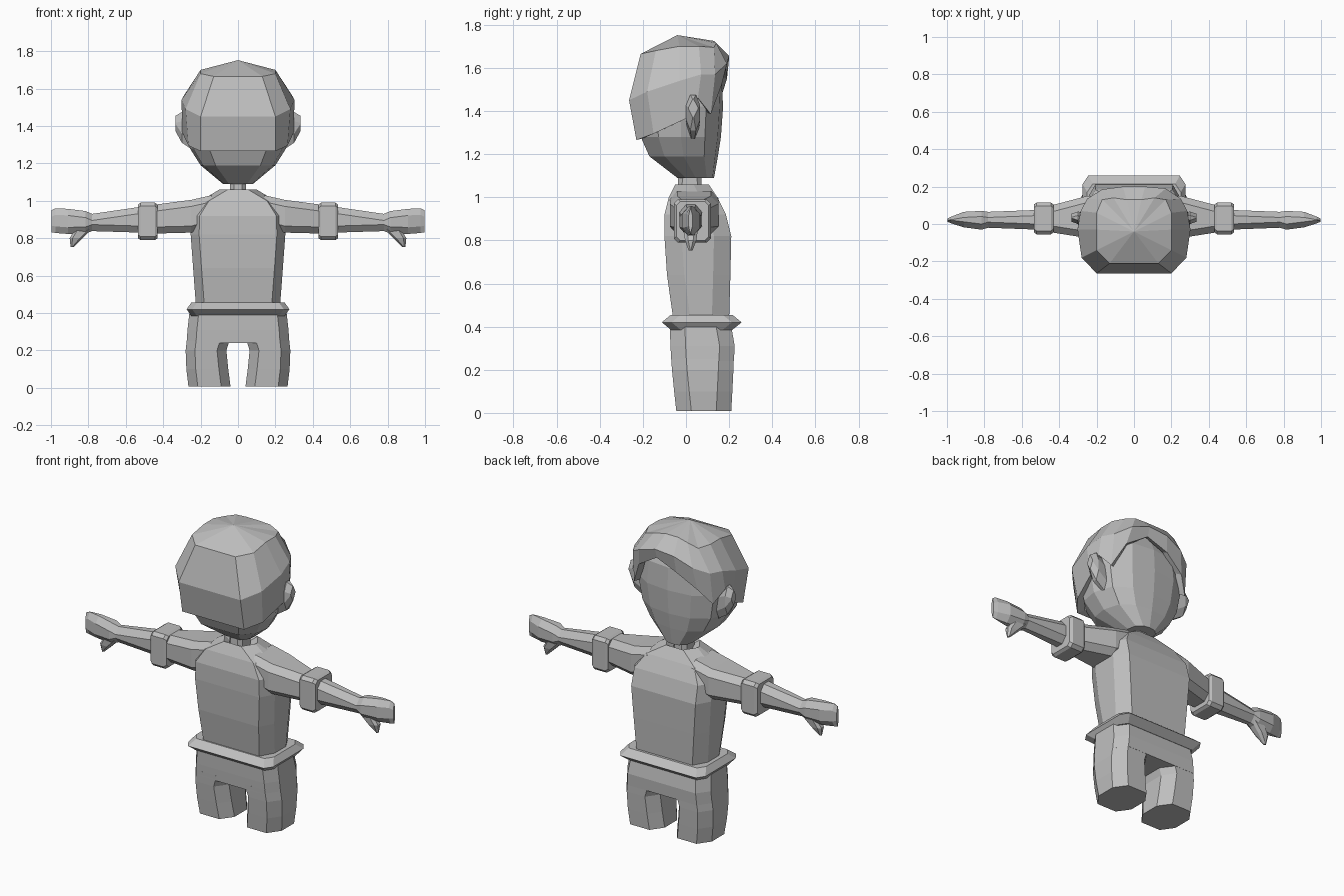
import bpy, bmesh
from mathutils import Vector

grey = bpy.data.materials.new("plain_grey")
grey.diffuse_color = (0.52, 0.52, 0.52, 1)


def octagon(u0, u1, v0, v1, cu, cv):
    """Rectangle with cut corners; corner cuts are limited by its size."""
    cu, cv = min(cu, (u1 - u0) * 0.45), min(cv, (v1 - v0) * 0.45)
    return [(u0 + cu, v0), (u1 - cu, v0), (u1, v0 + cv), (u1, v1 - cv),
            (u1 - cu, v1), (u0 + cu, v1), (u0, v1 - cv), (u0, v0 + cv)]


def z_rings(rows, cu, cv):
    """rows of (z, x0, x1, y0, y1)"""
    return [[(u, v, r[0]) for u, v in octagon(*r[1:], cu, cv)] for r in rows]


def x_rings(rows, cu, cv):
    """rows of (x, y0, y1, z0, z1)"""
    return [[(r[0], u, v) for u, v in octagon(*r[1:], cu, cv)] for r in rows]


def loft(name, rings, side=1, cap_start=True, cap_end=True, apex=None):
    bm = bmesh.new()
    vs = [[bm.verts.new((p[0] * side, p[1], p[2])) for p in r] for r in rings]
    n = len(vs[0])
    for a, b in zip(vs, vs[1:]):
        for i in range(n):
            j = (i + 1) % n
            bm.faces.new((a[i], a[j], b[j], b[i]))
    if cap_start:
        bm.faces.new(vs[0])
    if apex:
        top = bm.verts.new(apex)
        for i in range(n):
            bm.faces.new((vs[-1][i], vs[-1][(i + 1) % n], top))
    elif cap_end:
        bm.faces.new(vs[-1])
    bmesh.ops.recalc_face_normals(bm, faces=bm.faces)
    me = bpy.data.meshes.new(name)
    bm.to_mesh(me)
    bm.free()
    me.materials.append(grey)
    ob = bpy.data.objects.new(name, me)
    bpy.context.collection.objects.link(ob)
    return ob


# Head: rounded rings with a centre line down the face
HEAD = [(0, 0), (.6, 0), (.93, .22), (1, .5), (.86, .8), (.5, .96), (0, 1),
        (-.5, .96), (-.86, .8), (-1, .5), (-.93, .22), (-.6, 0)]
head_rows = [(1.09, .08, -.04, .13), (1.19, .2, -.17, .148), (1.28, .257, -.21, .162),
             (1.42, .285, -.22, .172), (1.55, .27, -.2, .165), (1.66, .18, -.14, .12)]
loft("head", [[(fx * hx, y0 + fy * (y1 - y0), z) for fx, fy in HEAD]
              for z, hx, y0, y1 in head_rows])

# Hair: columns of (lower edge, middle, crown), running round from the back
half = [((.2, -.23, 1.265), (.2, -.264, 1.45), (.13, -.21, 1.665)),
        ((.265, -.15, 1.295), (.28, -.18, 1.49), (.2, -.14, 1.68)),
        ((.298, 0, 1.365), (.302, -.03, 1.54), (.2, -.03, 1.70)),
        ((.292, .055, 1.46), (.285, .07, 1.57), (.2, .06, 1.70)),
        ((.255, .115, 1.385), (.25, .135, 1.57), (.17, .13, 1.695))]
fringe = [((.19, .165, 1.52), (.17, .19, 1.62), (.11, .14, 1.715)),
          ((.06, .185, 1.60), (.06, .2, 1.655), (.04, .13, 1.725)),
          ((-.07, .19, 1.55), (-.06, .2, 1.645), (-.04, .13, 1.725)),
          ((-.19, .165, 1.47), (-.17, .185, 1.60), (-.11, .14, 1.715))]
mirrored = [tuple((-x, y, z) for x, y, z in c) for c in reversed(half)]
columns = half + fringe + mirrored
hair_rings = [[c[k] for c in columns] for k in range(3)]
rim = [(x * .88, y * .85, z + .01) for x, y, z in hair_rings[0]]
loft("hair", [rim] + hair_rings, cap_start=False, apex=(0, -.04, 1.752))

# Neck
loft("neck", z_rings([(1.0, -.045, .045, -.04, .075), (1.13, -.04, .04, -.035, .07)], .02, .02))

# Shirt body with a dipped collar
body = [(.44, .225, -.06, .2), (.64, .24, -.088, .206), (.82, .253, -.1, .21),
        (.92, .25, -.1, .185), (1.0, .2, -.08, .145), (1.06, .1, -.05, .105),
        (1.025, .055, -.025, .075)]
loft("shirt", z_rings([(z, -hx, hx, a, b) for z, hx, a, b in body], .045, .08))

# Belt: band that swells to an edge at mid height
loft("belt", z_rings([(.385, -.25, .25, -.07, .215), (.42, -.275, .275, -.112, .258),
                      (.455, -.25, .25, -.07, .215)], .03, .045))

# Trousers: hips
loft("hips", z_rings([(.40, -.26, .26, -.075, .21), (.31, -.27, .27, -.072, .226),
                      (.24, -.275, .275, -.068, .222)], .05, .07))

for side, tag in ((1, "left"), (-1, "right")):
    # Trouser legs
    loft(tag + "_leg", z_rings([(.27, .04, .272, -.07, .222), (.2, .062, .28, -.065, .22),
                                (.1, .052, .276, -.055, .215), (.008, .04, .265, -.045, .21)],
                               .05, .07), side)
    # Sleeve, widening into the shoulder
    loft(tag + "_sleeve", x_rings([(.14, -.075, .15, .86, 1.03), (.25, -.075, .15, .83, 1.005),
                                   (.44, -.045, .1, .825, .98)], .035, .035), side, cap_start=False)
    # Rolled cuff
    loft(tag + "_cuff", x_rings([(.43, -.045, .105, .8, .98), (.445, -.055, .115, .79, .99),
                                 (.52, -.055, .115, .79, .99), (.535, -.045, .105, .8, .98)],
                                .018, .018), side)
    # Forearm and mitten hand
    loft(tag + "_arm_and_hand",
         x_rings([(.52, -.03, .075, .83, .968), (.78, -.02, .065, .838, .93),
                  (.815, -.03, .07, .825, .945), (.91, -.018, .065, .823, .957),
                  (.975, .003, .04, .828, .96), (.997, .012, .03, .832, .95)], .03, .035), side)
    # Thumb
    loft(tag + "_thumb", z_rings([(.85, .78, .87, -.01, .055), (.8, .83, .9, -.005, .048),
                                  (.752, .88, .895, .013, .03)], .015, .015), side)
    # Ear
    loft(tag + "_ear", x_rings([(.24, .005, .06, 1.27, 1.45), (.3, 0, .066, 1.31, 1.475),
                                (.333, .012, .055, 1.37, 1.455)], .02, .05), side)
